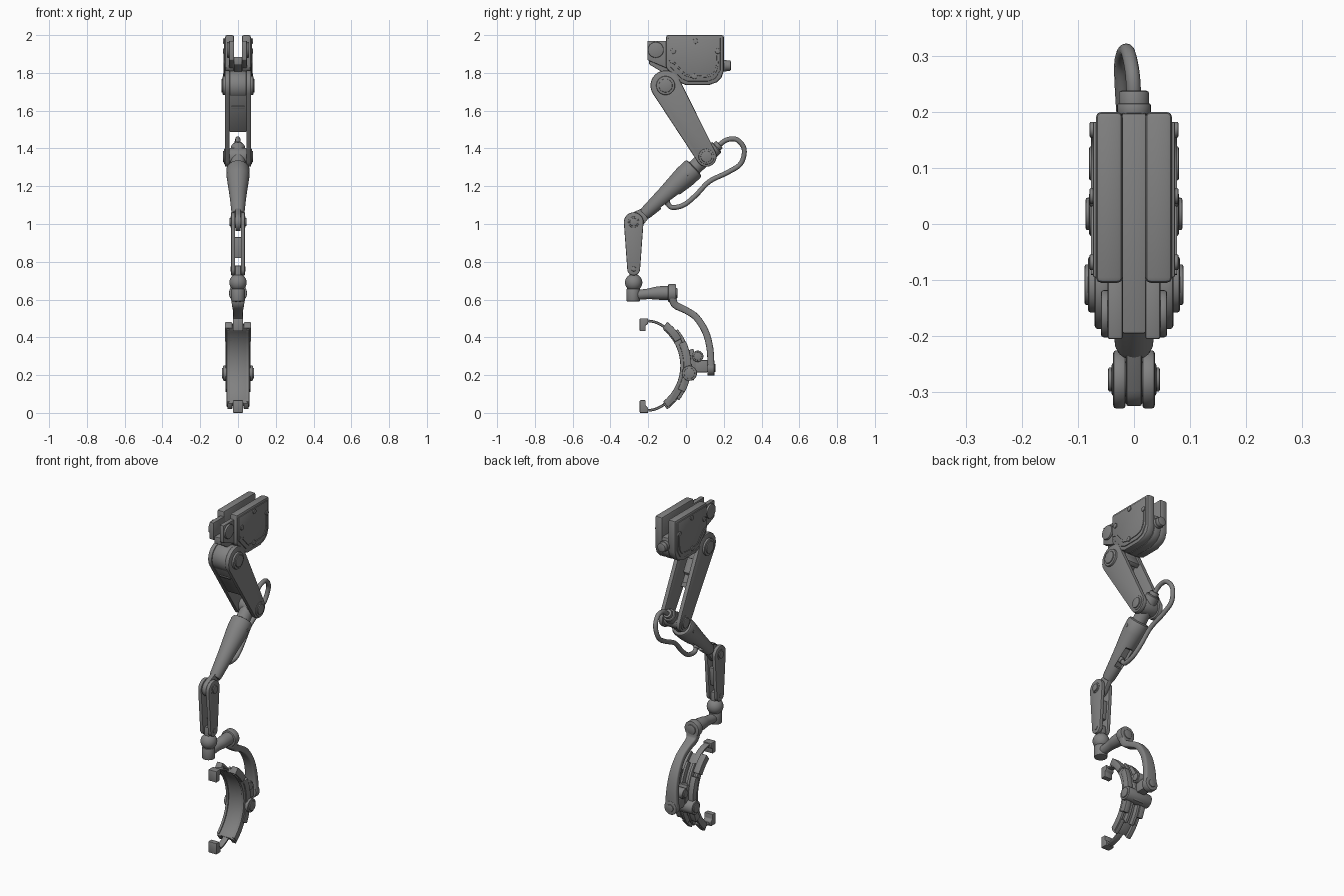
import bpy, bmesh, math
from mathutils import Vector, Matrix

cube = bpy.data.objects.get("Cube")
if cube:
    bpy.data.objects.remove(cube, do_unlink=True)

grey = bpy.data.materials.new("machine_grey")
grey.use_nodes = True
grey.diffuse_color = (0.22, 0.22, 0.22, 1)
for node in grey.node_tree.nodes:
    if node.type == 'BSDF_PRINCIPLED':
        node.inputs["Base Color"].default_value = grey.diffuse_color
parts = []


def finish(name, bm, bevel=0.0):
    """Round the hard edges and add the part to the scene."""
    bmesh.ops.recalc_face_normals(bm, faces=bm.faces)
    if bevel:
        hard = [e for e in bm.edges if e.is_manifold and e.calc_face_angle(0) > 0.6]
        bmesh.ops.bevel(bm, geom=hard, offset=bevel, segments=2, affect='EDGES',
                        profile=0.5, clamp_overlap=True)
    mesh = bpy.data.meshes.new(name)
    bm.to_mesh(mesh)
    bm.free()
    mesh.materials.append(grey)
    obj = bpy.data.objects.new(name, mesh)
    bpy.context.collection.objects.link(obj)
    parts.append(obj)
    return obj


def prism(name, outline, x0, x1, bevel=0.004):
    """Side outline of (y, z) points extruded across x."""
    bm = bmesh.new()
    face = bm.faces.new([bm.verts.new((x0, y, z)) for y, z in outline])
    new = bmesh.ops.extrude_face_region(bm, geom=[face])["geom"]
    bmesh.ops.translate(bm, vec=(x1 - x0, 0, 0),
                        verts=[v for v in new if isinstance(v, bmesh.types.BMVert)])
    return finish(name, bm, bevel)


def pair(name, outline, x0, x1, bevel=0.004):
    prism("left_" + name, outline, x0, x1, bevel)
    prism("right_" + name, outline, -x0, -x1, bevel)


def box(y0, y1, z0, z1):
    return [(y0, z0), (y1, z0), (y1, z1), (y0, z1)]


def link(a, ra, b, rb, n=14):
    """Outline wrapped round two circles."""
    a, b = Vector(a), Vector(b)
    th = math.atan2(b.y - a.y, b.x - a.x)
    phi = math.acos((ra - rb) / (b - a).length)
    out = []
    for c, r, t0, t1 in ((a, ra, th + phi, th + 2 * math.pi - phi), (b, rb, th - phi, th + phi)):
        for i in range(n + 1):
            t = t0 + (t1 - t0) * i / n
            out.append((c.x + r * math.cos(t), c.y + r * math.sin(t)))
    return out


def rod(name, centre, axis, r, length, bevel=0.005, r2=None):
    bm = bmesh.new()
    bmesh.ops.create_cone(bm, cap_ends=True, segments=32, radius1=r,
                          radius2=r2 or r, depth=length)
    turn = Vector((0, 0, 1)).rotation_difference(Vector(axis)).to_matrix().to_4x4()
    bm.transform(Matrix.Translation(centre) @ turn)
    return finish(name, bm, bevel)


def pin(name, y, z, r, half):
    """Crosswise pin with a raised smaller cap on both ends."""
    rod(name, (0, y, z), (1, 0, 0), r, 2 * half - 0.012)
    rod(name + "_cap", (0, y, z), (1, 0, 0), r * 0.72, 2 * half, 0.003)


def loft(name, path, power=2.0, sides=20, steps=4):
    """Sweep rounded sections along (x, y, z, half width, half depth) stations."""
    pts = [Vector(p) for p in path]
    ends = [pts[0] * 2 - pts[1]] + pts + [pts[-1] * 2 - pts[-2]]
    line = []
    for a, b, c, d in zip(ends, ends[1:], ends[2:], ends[3:]):
        for i in range(steps):
            t = i / steps
            line.append(0.5 * (2 * b + (c - a) * t + (2 * a - 5 * b + 4 * c - d) * t ** 2
                               + (3 * b - a - 3 * c + d) * t ** 3))
    line.append(pts[-1])
    bm = bmesh.new()
    rings = []
    for i, p in enumerate(line):
        tan = line[min(i + 1, len(line) - 1)] - line[max(i - 1, 0)]
        normal = Vector((0, -tan[2], tan[1])).normalized()
        ring = []
        for k in range(sides):
            t = 2 * math.pi * k / sides
            c, s = [math.copysign(abs(v) ** (2 / power), v) for v in (math.cos(t), math.sin(t))]
            ring.append(bm.verts.new(Vector(p[:3]) + Vector((p[3] * c, 0, 0)) + normal * p[4] * s))
        rings.append(ring)
    for r, q in zip(rings, rings[1:]):
        for k in range(sides):
            bm.faces.new((r[k], r[k - 1], q[k - 1], q[k]))
    bm.faces.new(rings[0])
    bm.faces.new(rings[-1])
    return finish(name, bm)


# Top housing: two cheeks with an open channel between them
lower = [(0.2, 1.81), (0.187, 1.773), (0.163, 1.75), (0.12, 1.735),
         (0.0, 1.735), (-0.035, 1.75), (-0.105, 1.825)]
pair("housing_cheek", [(-0.105, 2.0), (0.2, 2.0)] + lower, 0.02, 0.068, 0.01)
prism("housing_floor", [(-0.195, 1.885), (0.197, 1.885)] + lower[:-1] + [(-0.195, 1.845)], -0.022, 0.022)
panel = [(-0.095, 1.985), (0.182, 1.985), (0.182, 1.815), (0.155, 1.77), (0.115, 1.755),
         (0.01, 1.755), (-0.025, 1.77), (-0.095, 1.845)]
pair("side_cover", panel, 0.06, 0.073, 0.003)
for s in (1, -1):
    rim = [(0.073 * s, y, z, 0.004, 0.005) for y, z in
           [(-0.09, 1.86), (-0.06, 1.85), (-0.015, 1.80), (0.02, 1.782), (0.11, 1.782),
            (0.15, 1.80), (0.165, 1.84), (0.168, 1.9)]]
    loft("cover_rim", rim, 4, 8, 2)
    for y, z in ((-0.068, 1.915), (0.05, 1.968), (0.168, 1.915), (0.045, 1.782)):
        rod("cover_bolt", (0.073 * s, y, z), (1, 0, 0), 0.014, 0.012, 0.002)
rod("rear_flange", (0, 0.205, 1.838), (0, 1, 0), 0.03, 0.02, 0.003)
rod("rear_plug", (0, 0.215, 1.838), (0, 1, 0), 0.027, 0.045)

# Front mounting ears
ear = [(-0.205, 1.97), (-0.09, 1.97), (-0.09, 1.82), (-0.205, 1.868)]
pair("mount_ear", ear, 0.02, 0.047)
for s in (1, -1):
    rod("mount_pin", (0.05 * s, -0.16, 1.922), (1, 0, 0), 0.042, 0.018)

# Upper arm: side plates, drum, webs and piston
hip, knee = Vector((-0.108, 1.733)), Vector((0.108, 1.357))
u = (knee - hip).normalized()
front = Vector((u.y, -u.x))


def arm(s, o):
    return tuple(hip + u * s + front * o)


pair("upper_arm_plate", link(hip, 0.08, knee, 0.054), 0.044, 0.07, 0.006)
rod("hip_drum", (0, *hip), (1, 0, 0), 0.077, 0.09)
pin("hip_pin", *hip, 0.05, 0.088)
prism("arm_front_web", [arm(0, 0.05), arm(0.25, 0.035), arm(0.25, 0.06), arm(0, 0.075)], -0.046, 0.046)
prism("arm_front_latch", [arm(0.085, 0.06), arm(0.1, 0.06), arm(0.1, 0.074), arm(0.085, 0.075)],
      -0.035, 0.035, 0.002)
prism("arm_rear_web", [arm(0.0, -0.07), arm(0.09, -0.066), arm(0.09, -0.04), arm(0, -0.04)], -0.046, 0.046)
loft("arm_piston", [(0, *arm(s, 0), r, r) for s, r in
                    ((0.04, 0.03), (0.17, 0.03), (0.18, 0.018), (0.225, 0.018))], steps=1)

# Knee and forearm
pin("knee_pin", *knee, 0.042, 0.08)
ankle = Vector((-0.277, 1.01))
v = Vector((-0.732, -0.681))
rear = Vector((0.681, -0.732))


def fore(s, o=0):
    return tuple(knee + v * s + rear * o)


rod("knee_hub", (0, *knee), (1, 0, 0), 0.046, 0.086)
forearm = loft("forearm", [(0, *fore(s), r, r) for s, r in
                           ((-0.075, 0.034), (-0.07, 0.038), (0.085, 0.04), (0.09, 0.056), (0.1, 0.061),
                            (0.16, 0.06), (0.3, 0.045), (0.44, 0.034), (0.45, 0.03))], sides=32, steps=1)
cutter = prism("recess_cutter", [fore(0.25, 0.018), fore(0.36, 0.018), fore(0.37, 0.08), fore(0.23, 0.08)],
               -0.024, 0.024, 0)
parts.remove(cutter)
cutter.hide_render = True
cutter.display_type = 'WIRE'
cut = forearm.modifiers.new("recess", 'BOOLEAN')
cut.object, cut.operation, cut.solver = cutter, 'DIFFERENCE', 'EXACT'
cutter.hide_set(True)
for s in (1, -1):
    rod("forearm_screw", (0.056 * s, *fore(0.135)), (1, 0, 0), 0.01, 0.012, 0.002)
rod("hose_collar", (0, *fore(-0.08)), (0, -v.x, -v.y), 0.026, 0.03)
rod("hose_socket", (0, *fore(0.318, 0.025)), (0, rear.x, rear.y), 0.017, 0.04, 0.003)

# Loose hose behind the knee
hose = [(0, 0.166, 1.41), (0, 0.215, 1.445), (-0.003, 0.27, 1.446), (-0.012, 0.308, 1.395),
        (-0.022, 0.29, 1.32), (-0.02, 0.22, 1.273), (-0.012, 0.124, 1.225), (-0.005, 0.05, 1.15),
        (0, -0.013, 1.1), (0, -0.075, 1.088), (0, -0.1, 1.114)]
loft("hose", [(*p, 0.013, 0.013) for p in hose], sides=12, steps=6)

# Ankle link
prism("forearm_tongue", link(ankle, 0.048, fore(0.43), 0.028), -0.014, 0.014)
foot = (-0.277, 0.762)
pair("ankle_plate", link(ankle, 0.052, foot, 0.034), 0.015, 0.037, 0.005)
prism("ankle_web", [(-0.275, 0.93), (-0.245, 0.93), (-0.255, 0.82), (-0.275, 0.82)], -0.02, 0.02)
pin("ankle_pin", *ankle, 0.03, 0.046)
pin("foot_pin", *foot, 0.018, 0.04)
prism("ball_stem", box(-0.298, -0.256, 0.69, 0.78), -0.015, 0.015)

# Wrist ball, socket and horizontal arm
bm = bmesh.new()
bmesh.ops.create_uvsphere(bm, u_segments=28, v_segments=16, radius=0.046)
bm.transform(Matrix.Translation((0, -0.277, 0.69)))
finish("wrist_ball", bm)
rod("wrist_socket", (0, -0.28, 0.624), (0, 0, 1), 0.036, 0.068)
loft("wrist_arm", [(0, y, z, r, r) for y, z, r in
                   ((-0.28, 0.622, 0.026), (-0.2, 0.63, 0.028), (-0.15, 0.634, 0.035), (-0.085, 0.636, 0.037))])
rod("arm_disc", (0, -0.073, 0.634), (0, 1, 0), 0.048, 0.042)
rod("arm_disc_cap", (0, -0.052, 0.634), (0, 1, 0), 0.028, 0.012, 0.003)

# Curved arm down to the gripper
loft("curved_arm", [(0, *p) for p in
                    ((-0.072, 0.625, 0.042, 0.02), (-0.06, 0.575, 0.032, 0.02), (0.0, 0.543, 0.026, 0.018),
                     (0.055, 0.505, 0.026, 0.018), (0.103, 0.43, 0.03, 0.018), (0.127, 0.34, 0.034, 0.018),
                     (0.132, 0.245, 0.04, 0.018))], 5)
rod("curved_arm_end", (0, 0.132, 0.238), (0, 1, 0), 0.041, 0.038)
rod("curved_arm_bolt", (0, 0.145, 0.238), (0, 1, 0), 0.022, 0.022, 0.003)


# Gripper: arc shell, rails and spine
def arc(a0, a1, r0, r1, n=16):
    angles = [math.radians(a0 + (a1 - a0) * i / n) for i in range(n + 1)]
    return [(-0.274 + r * math.cos(t), 0.25 + r * math.sin(t))
            for r, seq in ((r0, angles), (r1, angles[::-1])) for t in seq]


prism("gripper_shell", arc(-52, 52, 0.25, 0.272), -0.05, 0.05, 0.002)
pair("gripper_rail", arc(-51, 51, 0.244, 0.284), 0.044, 0.06)
pair("gripper_inner_spine", arc(-38, 40, 0.268, 0.3), 0.014, 0.03)
for name, a, b, w in (("upper", 30, 53, 0.07), ("lower", -53, -36, 0.056)):
    pair(name + "_pad", arc(a, b, 0.25, 0.29, 8), 0.03, w)
pair("gripper_side_cover", arc(-28, 26, 0.262, 0.302), 0.032, 0.066)
prism("gripper_centre_block", arc(-14, 16, 0.268, 0.325, 8), -0.034, 0.034)
prism("gripper_bracket", box(0.03, 0.118, 0.215, 0.28), -0.026, 0.026, 0.006)
pin("gripper_pin", 0.018, 0.21, 0.04, 0.086)
pin("bracket_pin", 0.062, 0.3, 0.03, 0.045)

# Hooked finger tips at both ends of the gripper
hook = [(-0.245, 0.5), (-0.2, 0.5), (-0.2, 0.472), (-0.214, 0.462), (-0.214, 0.433), (-0.245, 0.433)]
strip = [(-0.2, 0.487), (-0.165, 0.481), (-0.13, 0.465), (-0.105, 0.447)]
for name, flip in (("upper", 1), ("lower", -1)):
    prism(name + "_hook", [(y, 0.25 + flip * (z - 0.25)) for y, z in hook], -0.027, 0.027)
    loft(name + "_strip", [(0, y, 0.25 + flip * (z - 0.25), 0.018, 0.007) for y, z in strip], 5)

# Smooth shading with sharp edges kept
bpy.ops.object.select_all(action='DESELECT')
for obj in parts:
    obj.select_set(True)
bpy.context.view_layer.objects.active = parts[0]
bpy.ops.object.shade_smooth_by_angle(angle=math.radians(35))
